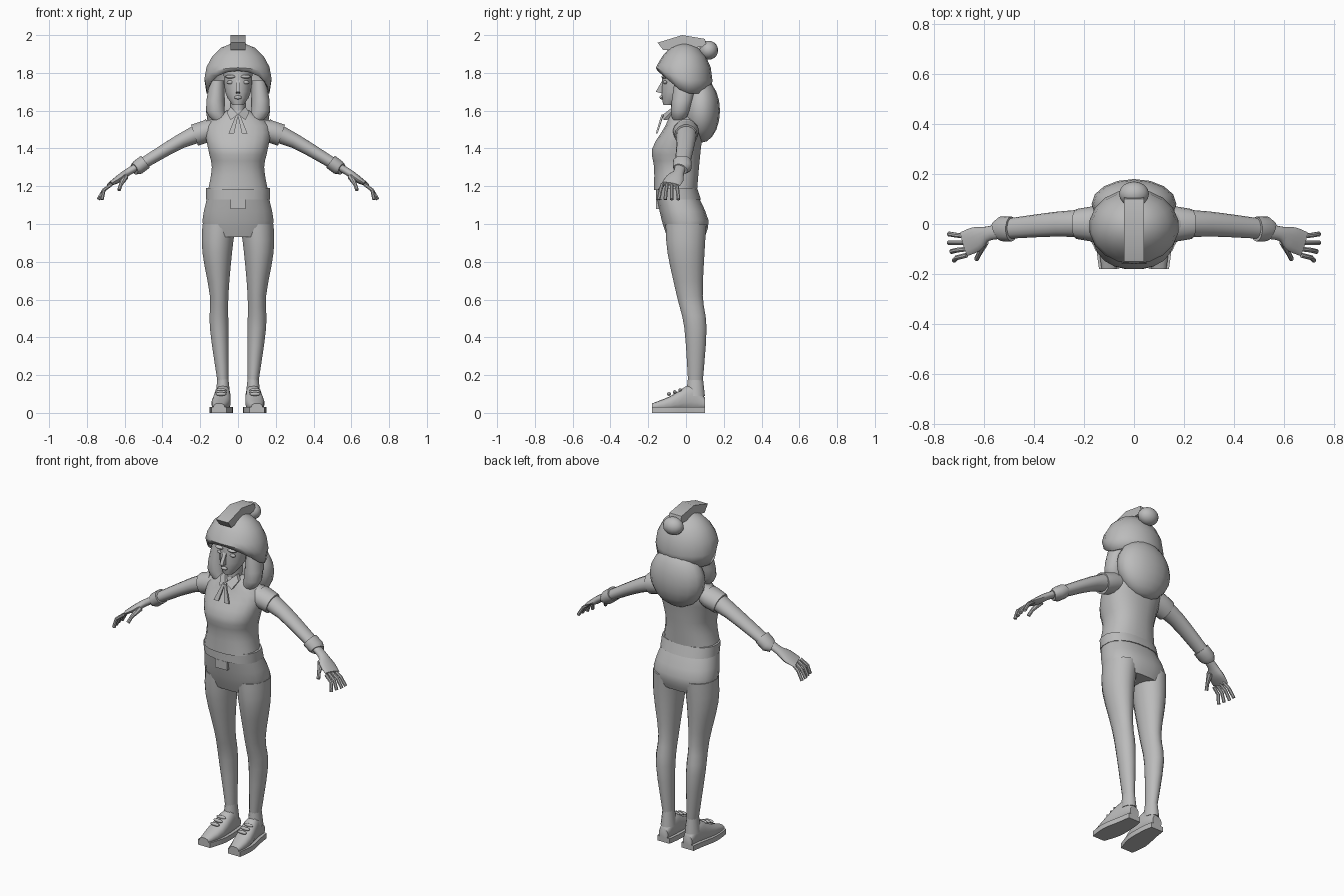
import bpy, bmesh, math
from mathutils import Vector

if "Cube" in bpy.data.objects:
    bpy.data.objects.remove(bpy.data.objects["Cube"])

grey = bpy.data.materials.new("plain_grey")
grey.use_nodes = True
grey.diffuse_color = (.5, .5, .5, 1)
grey.node_tree.nodes["Principled BSDF"].inputs["Base Color"].default_value = grey.diffuse_color
RIGHTWARD, BACKWARD, UP = Vector((1, 0, 0)), Vector((0, 1, 0)), Vector((0, 0, 1))


def finish(name, bm, angle=40):
    """Turn a bmesh into a grey object with soft shading and sharp edges."""
    bmesh.ops.recalc_face_normals(bm, faces=bm.faces)
    mesh = bpy.data.meshes.new(name)
    bm.to_mesh(mesh)
    bm.free()
    mesh.materials.append(grey)
    part = bpy.data.objects.new(name, mesh)
    bpy.context.collection.objects.link(part)
    bpy.ops.object.select_all(action='DESELECT')
    part.select_set(True)
    bpy.context.view_layer.objects.active = part
    bpy.ops.object.shade_smooth_by_angle(angle=math.radians(angle))
    return part


def spline(keys, steps=3):
    """Add smoothly curved rings between a few key rings."""
    keys = [Vector(k) for k in keys]
    padded = [keys[0], *keys, keys[-1]]
    rows = []
    for before, start, end, after in zip(padded, padded[1:], padded[2:], padded[3:]):
        leave, arrive = (end - before) / 2, (after - start) / 2
        for step in range(steps):
            t = step / steps
            ease = t * t * (3 - 2 * t)
            rows.append(start.lerp(end, ease) + leave * t * (1 - t) ** 2 - arrive * t * t * (1 - t))
    return rows + [keys[-1]]


def loft(name, rows, side=1, sides=14, axis=None, ref=BACKWARD, power=1, bottom=True, warp=None):
    """Skin rings given as x, y, z, half width and half depth along a path."""
    bm = bmesh.new()
    centres = [Vector((side * row[0], row[1], row[2])) for row in rows]
    rings = []
    for i, (centre, row) in enumerate(zip(centres, rows)):
        along = axis or (centres[min(i + 1, len(rows) - 1)] - centres[max(i - 1, 0)]).normalized()
        deep = (ref - along * ref.dot(along)).normalized()
        wide = along.cross(deep)
        ring = []
        for k in range(sides):
            turn = math.tau * (k + .5) / sides
            c, s = (math.copysign(abs(f) ** power, f) for f in (math.cos(turn), math.sin(turn)))
            point = centre + wide * c * row[3] + deep * s * row[4]
            ring.append(bm.verts.new(warp(point, s) if warp else point))
        rings.append(ring)
    for low, high in zip(rings, rings[1:]):
        for k in range(sides):
            bm.faces.new((low[k - 1], low[k], high[k], high[k - 1]))
    if bottom:
        bm.faces.new(rings[0])
    bm.faces.new(rings[-1])
    return finish(name, bm)


def stack(name, keys, x=0, steps=3, **options):
    """Upright loft from keys of height, half width, front and back."""
    rows = [(x, (front + back) / 2, z, w, (back - front) / 2) for z, w, front, back in keys]
    return loft(name, spline(rows, steps), axis=UP, **options)


def prism(name, outline, offset):
    """Extrude an outline by an offset."""
    bm = bmesh.new()
    face = bm.faces.new([bm.verts.new(p) for p in outline])
    made = bmesh.ops.extrude_face_region(bm, geom=[face])["geom"]
    bmesh.ops.translate(bm, vec=offset, verts=[g for g in made if isinstance(g, bmesh.types.BMVert)])
    return finish(name, bm)


def ball(name, centre, radii):
    bm = bmesh.new()
    bmesh.ops.create_uvsphere(bm, u_segments=16, v_segments=10, radius=1)
    bmesh.ops.scale(bm, vec=radii, verts=bm.verts)
    bmesh.ops.translate(bm, vec=centre, verts=bm.verts)
    return finish(name, bm)


# Sweater, waistband, hips and buckle
stack("sweater", [(1.18, .16, -.17, .06), (1.3, .14, -.17, .07), (1.4, .16, -.18, .08),
                  (1.52, .17, -.11, .09), (1.6, .06, -.08, .04)], sides=20, power=.85)
stack("waistband", [(1.13, .17, -.16, .08), (1.19, .17, -.16, .06)], steps=1, sides=20, power=.85)
stack("hips", [(.93, .17, -.1, .1), (1.02, .19, -.13, .12), (1.16, .16, -.16, .06)],
      sides=20, power=.85)
prism("buckle", [(-.04, -.16, 1.08), (.04, -.16, 1.08), (.04, -.16, 1.13), (-.04, -.16, 1.13)],
      BACKWARD * .03)

# Neck, head and face
stack("neck", [(1.56, .04, -.08, .02), (1.7, .04, -.08, .03)], steps=1)
stack("head", [(1.63, .03, -.12, -.06), (1.7, .07, -.13, .05), (1.85, .08, -.12, .1)])
prism("nose", [(-.01, -.16, 1.7), (-.01, -.12, 1.77), (-.01, -.12, 1.69)], RIGHTWARD * .02)
ball("mouth", (0, -.13, 1.67), (.02, .01, .01))


# Hat: an open dome whose edge rises over the face
def lift_front(point, depth):
    return point + UP * max(0, -depth) * max(0, 1.85 - point.z) * .75


dome = []
for degrees in range(-20, 90, 20):
    a = math.radians(degrees)
    dome.append((0, -.01, 1.76 + .2 * math.sin(a), .18 * math.cos(a), .15 * math.cos(a)))
hat = loft("hat", dome, sides=18, axis=UP, bottom=False, warp=lift_front)
hat.modifiers.new("thickness", 'SOLIDIFY').thickness = .01
crest = [(-.15, 1.96), (-.02, 2), (.1, 1.98), (.11, 1.94), (-.12, 1.92)]
prism("hat_crest", [(-.04, y, z) for y, z in crest], RIGHTWARD * .08)
ball("hat_pompom", (0, .12, 1.92), (.06, .05, .05))

# Hair
ball("back_hair", (0, .08, 1.6), (.17, .1, .17))

for s, side in ((1, "left"), (-1, "right")):
    loft("side_lock_" + side, spline([(.08, -.04, 1.53, .03, .02), (.12, -.03, 1.6, .05, .05),
                                      (.11, 0, 1.76, .04, .06)]), s, axis=UP)

    # Collar, ribbon tails, eyes and brows
    prism("collar_" + side, [(0, -.12, 1.58), (s * .04, -.12, 1.55), (s * .06, -.08, 1.59),
                             (s * .04, -.07, 1.62)], BACKWARD * .02)
    prism("ribbon_" + side, [(0, -.13, 1.57), (s * .02, -.16, 1.48), (s * .05, -.16, 1.48),
                             (s * .01, -.13, 1.58)], BACKWARD * .01)
    ball("eye_" + side, (s * .04, -.11, 1.75), (.02, .01, .01))
    ball("brow_" + side, (s * .04, -.11, 1.78), (.03, .02, .01))

    # Arm: shoulder, sleeve and cuff
    loft("shoulder_" + side, [(.1, 0, 1.51, .05, .06), (.17, 0, 1.49, .06, .07),
                              (.23, 0, 1.47, .06, .06)], s)
    loft("sleeve_" + side, spline([(.15, 0, 1.5, .06, .06), (.3, 0, 1.44, .04, .05),
                                   (.52, -.02, 1.31, .03, .04)]), s)
    loft("cuff_" + side, [(.49, -.02, 1.33, .04, .05), (.53, -.02, 1.3, .04, .05),
                          (.55, -.03, 1.29, .03, .04)], s)

    # Hand: wrist and palm, then fingers fanned by rule
    loft("palm_" + side, spline([(.54, -.03, 1.3, .02, .03), (.59, -.04, 1.27, .02, .03),
                                 (.63, -.06, 1.24, .02, .05), (.68, -.08, 1.21, .01, .05)]), s)
    for i in range(4):
        reach = .74 - .01 * max(0, i - 1)
        root, tip = -.05 - .025 * i, -.04 - .035 * i
        loft(f"finger_{i}_{side}", [(.67, root, 1.21, .01, .01), (.71, (root + tip) / 2, 1.18, .01, .01),
                                    (reach, tip, 1.13, .01, .01)], s, sides=8)
    loft("thumb_" + side, [(.6, -.07, 1.25, .02, .02), (.62, -.12, 1.21, .01, .01),
                           (.63, -.14, 1.18, .01, .01)], s, sides=8, ref=RIGHTWARD)

    # Trouser leg from ankle through calf, knee and thigh, then the sock
    loft("trouser_leg_" + side, spline([(.08, .05, .17, .03, .04), (.1, .05, .45, .05, .06),
                                        (.1, .02, .62, .05, .07), (.11, 0, .85, .08, .1),
                                        (.1, 0, 1, .09, .11)]), s, sides=16, axis=UP)
    stack("sock_" + side, [(.09, .04, 0, .1), (.18, .03, .01, .09)], x=s * .08, steps=1)

    # Shoe: upper, sole and laces
    upper = spline([(.08, .1, .05, .03, .03), (.08, .03, .08, .04, .07),
                    (.09, -.08, .05, .05, .04), (.1, -.18, .03, .03, .02)])
    loft("shoe_" + side, upper, s, axis=-BACKWARD, ref=UP, power=.8)
    outline = [(s * (row[0] + edge * (row[3] + .01)), row[1], 0)
               for edge, rows in ((1, upper), (-1, upper[::-1])) for row in rows]
    prism("sole_" + side, outline, UP * .03)
    for i in range(3):
        ball(f"lace_{i}_{side}", (s * .09, -.03 * i - .03, .12 - .01 * i), (.03, .01, .01))
